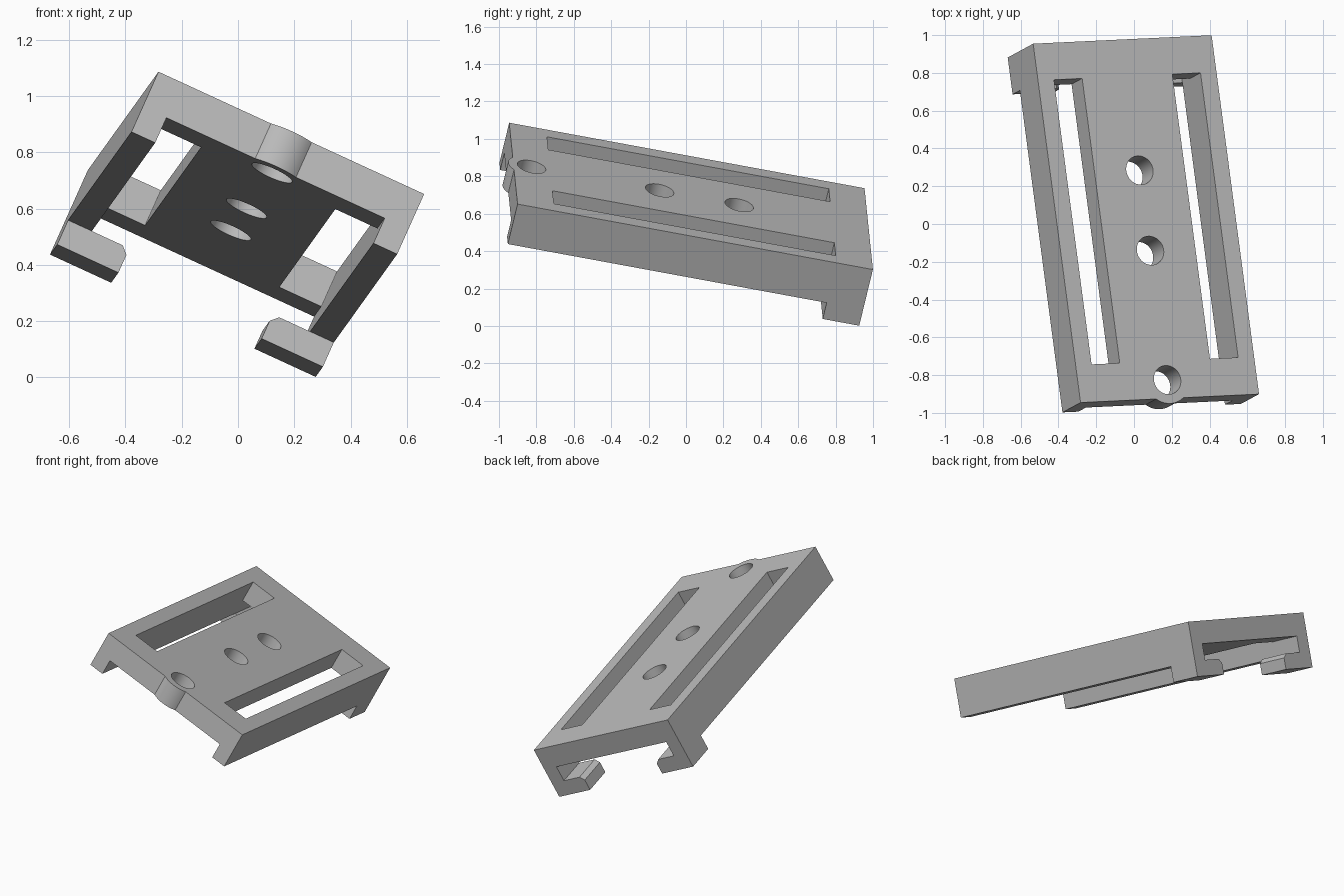
import bpy, bmesh, math
from mathutils import Vector, Matrix

if "Cube" in bpy.data.objects:
    bpy.data.objects.remove(bpy.data.objects["Cube"], do_unlink=True)

grey = bpy.data.materials.new("plain_grey")
grey.use_nodes = True
grey.diffuse_color = (0.5, 0.5, 0.5, 1)
grey.node_tree.nodes["Principled BSDF"].inputs["Base Color"].default_value = (0.5, 0.5, 0.5, 1)

# Main sizes: half width, half length, plate, rail and hook depths
W, L = 0.5205, 0.974
PLATE, RAIL, HOOK = 0.14, 0.24, 0.337
WALL, HOOK_LEN = 0.093, 0.2

# Tilted resting pose of the whole bracket
across = Vector((0.908, 0.043, -0.418)).normalized()
along = Vector((-0.128, 0.975, -0.18))
along = (along - across * along.dot(across)).normalized()
up = across.cross(along)
pose = Matrix((across, along, up)).transposed().to_4x4()
pose.translation = (0.064, 0.027, 0.694)


def finish(name, bm):
    bmesh.ops.recalc_face_normals(bm, faces=bm.faces)
    mesh = bpy.data.meshes.new(name)
    bm.to_mesh(mesh)
    bm.free()
    mesh.materials.append(grey)
    obj = bpy.data.objects.new(name, mesh)
    bpy.context.collection.objects.link(obj)
    return obj


def extrusion(name, profile, y0, y1):
    """Extrude an (x, z) profile along the length."""
    bm = bmesh.new()
    face = bm.faces.new([bm.verts.new((x, y0, z)) for x, z in profile])
    new = bmesh.ops.extrude_face_region(bm, geom=[face])["geom"]
    moved = [g for g in new if isinstance(g, bmesh.types.BMVert)]
    bmesh.ops.translate(bm, vec=(0, y1 - y0, 0), verts=moved)
    return finish(name, bm)


def cylinder(name, y, radius, z0, z1):
    bm = bmesh.new()
    bmesh.ops.create_cone(bm, cap_ends=True, segments=64, radius1=radius, radius2=radius,
                          depth=z1 - z0, matrix=Matrix.Translation((0, y, (z0 + z1) / 2)))
    return finish(name, bm)


def combine(target, tool, operation):
    mod = target.modifiers.new("combine", "BOOLEAN")
    mod.operation, mod.solver, mod.object = operation, "EXACT", tool
    bpy.context.view_layer.objects.active = target
    bpy.ops.object.modifier_apply(modifier=mod.name)
    bpy.data.objects.remove(tool, do_unlink=True)


# Channel body: plate with a rail down each side
inner = W - WALL
body = extrusion("channel_plate", [(-W, 0), (W, 0), (W, -RAIL), (inner, -RAIL), (inner, -PLATE),
                                   (-inner, -PLATE), (-inner, -RAIL), (-W, -RAIL)], -L, L)

# Round boss bulging from the front edge
combine(body, cylinder("front_boss", 0.1 - L, 0.128, -PLATE, 0), "UNION")

# Screw holes on the centre line
for y in (0.1, 0.802, 1.238):
    combine(body, cylinder("hole_cutter", y - L, 0.078, -0.5, 0.5), "DIFFERENCE")

# Long slots beside the rails
for side in (-1, 1):
    a, b = side * inner, side * 0.263
    slot = extrusion("slot_cutter", [(a, 0.1), (b, 0.1), (b, -0.2), (a, -0.2)], 0.203 - L, L - HOOK_LEN)
    combine(body, slot, "DIFFERENCE")

# Inward hooks under the back end of each rail
parts = [body]
for side, name in ((-1, "right_hook"), (1, "left_hook")):
    tip, cut = W - 0.24, 0.026
    profile = [(W, -RAIL), (W, -HOOK), (tip, -HOOK), (tip, -RAIL - cut), (tip + cut, -RAIL)]
    parts.append(extrusion(name, [(side * x, z) for x, z in profile], L - HOOK_LEN, L))

# Pose and shade everything
for obj in parts:
    obj.data.transform(pose)
    bpy.ops.object.select_all(action="DESELECT")
    obj.select_set(True)
    bpy.context.view_layer.objects.active = obj
    bpy.ops.object.shade_smooth_by_angle(angle=math.radians(30))
